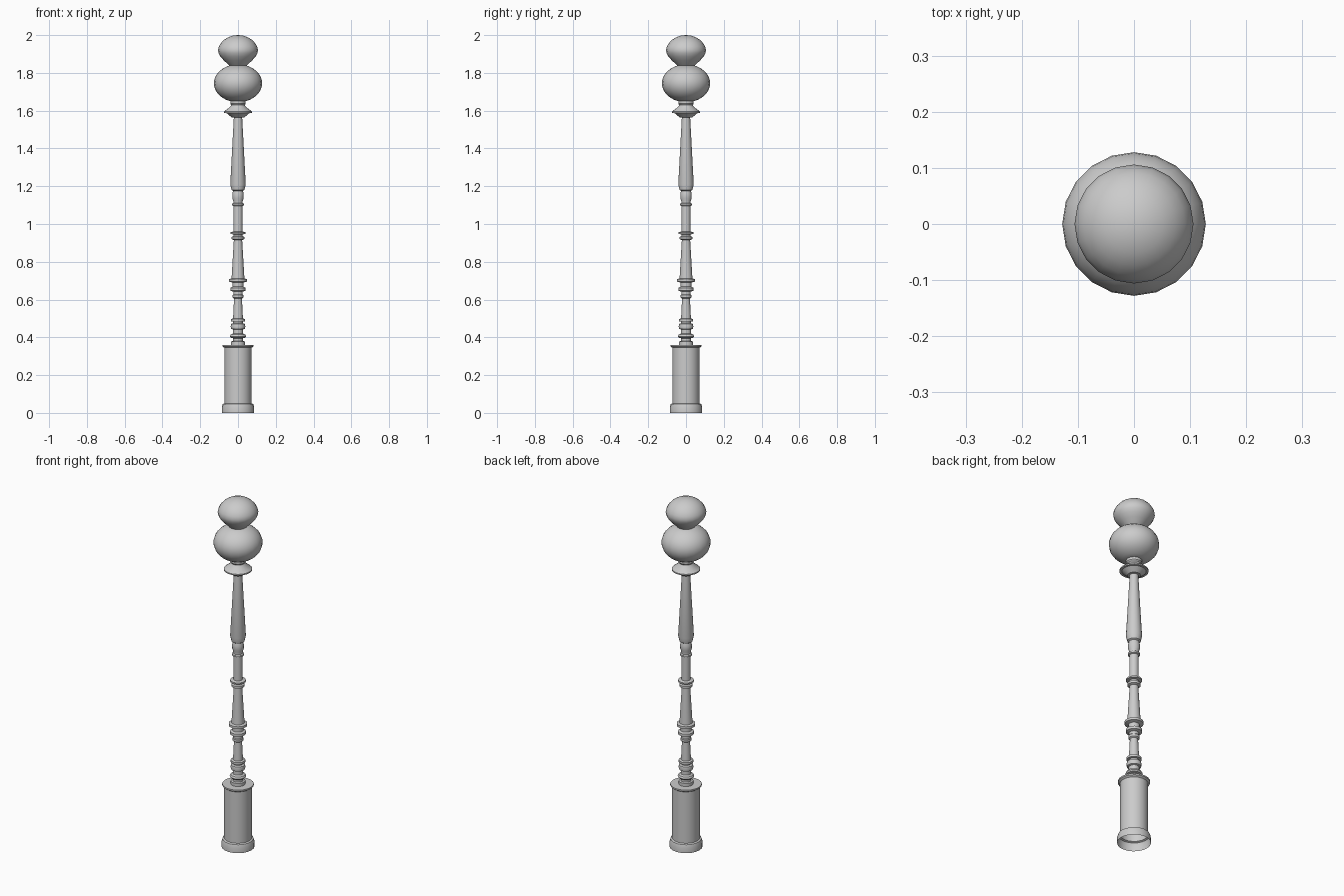
import bpy, bmesh, math

SIDES = 20


def lathe(name, profile, sides=SIDES):
    """Spin a (radius, height) profile round the z axis."""
    bm = bmesh.new()
    rings = []
    for r, z in profile:
        if r == 0:
            rings.append([bm.verts.new((0, 0, z))] * sides)
        else:
            rings.append([bm.verts.new((r * math.cos(2 * math.pi * i / sides),
                                        r * math.sin(2 * math.pi * i / sides), z))
                          for i in range(sides)])
    for low, high in zip(rings, rings[1:]):
        for i in range(sides):
            j = (i + 1) % sides
            loop = list(dict.fromkeys((low[i], low[j], high[j], high[i])))
            bm.faces.new(loop)
    mesh = bpy.data.meshes.new(name)
    bm.to_mesh(mesh)
    bm.free()
    obj = bpy.data.objects.new(name, mesh)
    bpy.context.collection.objects.link(obj)
    bpy.context.view_layer.objects.active = obj
    obj.select_set(True)
    bpy.ops.object.shade_smooth_by_angle(angle=math.radians(30))
    obj.select_set(False)
    return obj


# Hollow pedestal, open underneath
lathe("pedestal", [(.086, 0), (.086, .03), (.081, .046), (.072, .05), (.072, .345),
                   (.082, .352), (.082, .36), (.038, .36)])

# Stacked collars above the pedestal
lathe("lower_collars", [(.038, .36), (.038, .378), (.027, .38), (.027, .395),
                        (.038, .398), (.043, .405), (.038, .415), (.027, .42),
                        (.027, .442), (.036, .445), (.039, .457), (.036, .471),
                        (.026, .475), (.026, .483), (.038, .485), (.038, .497),
                        (.026, .50)])

# Short stem and middle collars
lathe("lower_stem", [(.026, .50), (.021, .605), (.028, .61), (.028, .623),
                     (.025, .627), (.025, .642), (.041, .647), (.041, .662),
                     (.029, .668), (.029, .69), (.048, .695), (.048, .708),
                     (.034, .712)])

# Tapered middle stem with double ring
lathe("middle_stem", [(.034, .712), (.022, .915), (.034, .92), (.034, .932),
                      (.025, .936), (.025, .945), (.041, .948), (.041, .956),
                      (.024, .96), (.024, 1.095), (.031, 1.098), (.031, 1.107),
                      (.025, 1.111), (.025, 1.122), (.03, 1.135), (.03, 1.16),
                      (.026, 1.175), (.034, 1.18)])

# Long tapered upper shaft
lathe("upper_shaft", [(.034, 1.18), (.041, 1.21), (.022, 1.565)])

# Flared capital under the globe
lathe("capital", [(.022, 1.565), (.034, 1.565), (.062, 1.588), (.074, 1.588),
                  (.074, 1.595), (.04, 1.622), (.036, 1.63), (.041, 1.637),
                  (.041, 1.655)])

# Lower globe: squashed sphere truncated at both ends
globe = [(.128 * math.cos(math.radians(a)), 1.745 + .1 * math.sin(math.radians(a)))
         for a in range(-70, 71, 10)]
lathe("lower_globe", [(0, globe[0][1])] + globe + [(0, globe[-1][1])])

# Upper globe: rounded dome on a tapering underside
lathe("upper_globe", [(.042, 1.835), (.055, 1.847), (.075, 1.866), (.093, 1.886),
                      (.103, 1.905), (.106, 1.92), (.102, 1.938), (.091, 1.957),
                      (.074, 1.975), (.053, 1.988), (.028, 1.997), (0, 2.0)])
